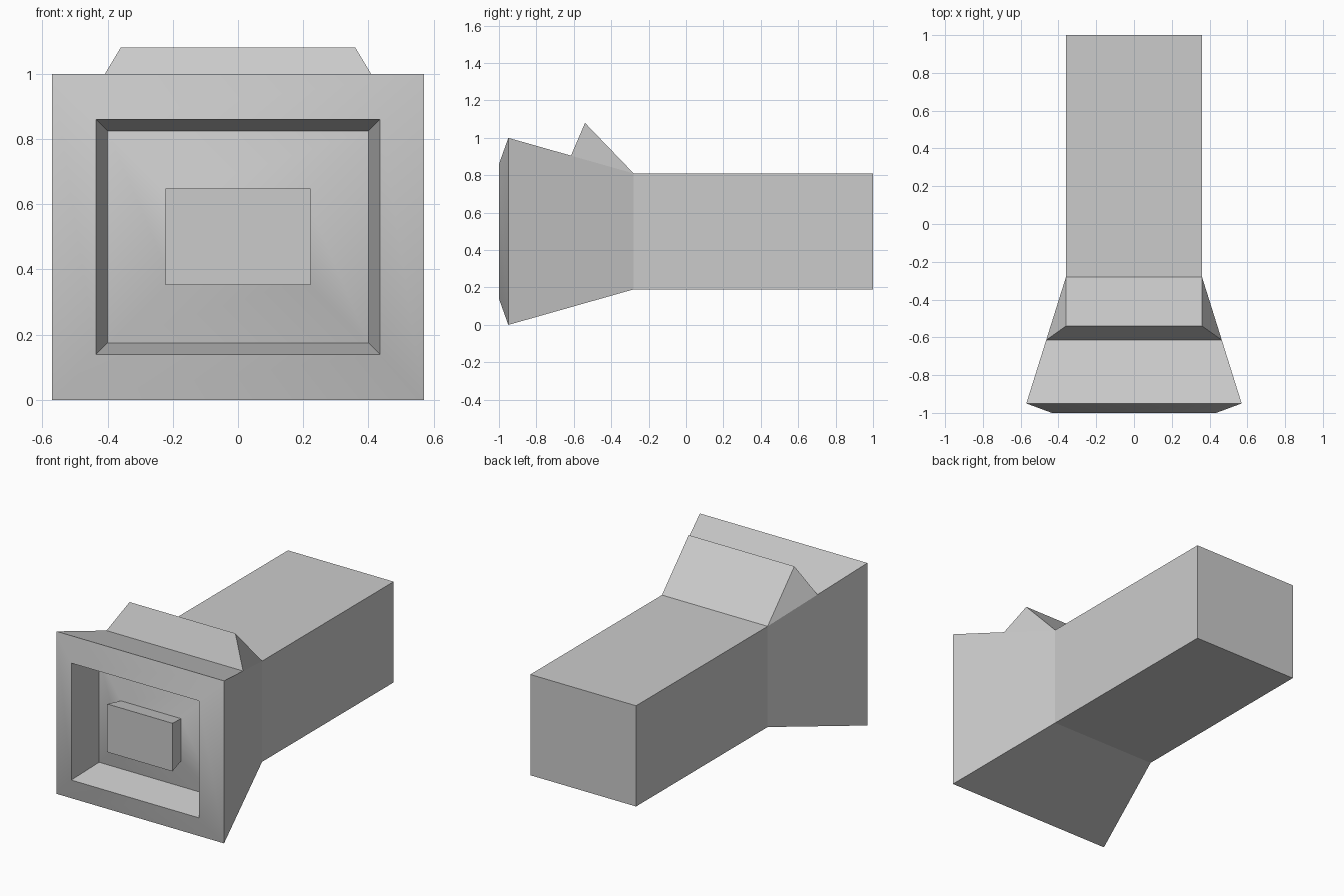
import bpy, bmesh, math

if "Cube" in bpy.data.objects:
    bpy.data.objects.remove(bpy.data.objects["Cube"])

MID_Z = 0.5


def skin_rings(bm, rings, smooth_steps=()):
    """Bridge rectangular rings given as (y, half width, half height)."""
    loops = [[bm.verts.new((sx * hx, y, MID_Z + sz * hz))
              for sx, sz in ((-1, -1), (1, -1), (1, 1), (-1, 1))]
             for y, hx, hz in rings]
    for i, (a, b) in enumerate(zip(loops, loops[1:])):
        for k in range(4):
            n = (k + 1) % 4
            f = bm.faces.new((a[k], a[n], b[n], b[k]))
            f.smooth = i in smooth_steps
    return loops


def finish(bm, name):
    # keep only shallow edges smooth
    bm.normal_update()
    for e in bm.edges:
        e.smooth = e.calc_face_angle(0) < math.radians(30)
    mesh = bpy.data.meshes.new(name)
    bm.to_mesh(mesh)
    bm.free()
    obj = bpy.data.objects.new(name, mesh)
    bpy.context.collection.objects.link(obj)
    return obj


# Housing: rear box flaring out towards the front
bm = bmesh.new()
loops = skin_rings(bm, [(1.0, 0.36, 0.31), (-0.28, 0.36, 0.31),
                        (-0.615, 0.465, 0.405), (-0.95, 0.57, 0.5)])
bm.faces.new(loops[0])

# Wedge ridge replacing the rear part of the flare's top
back_r, back_l = loops[1][2:]
front_r, front_l = loops[2][2:]
bm.faces.remove(bm.faces.get((back_r, back_l, front_l, front_r)))
top_r, top_l = (bm.verts.new((x, -0.54, 1.08)) for x in (0.36, -0.36))
for face in ((back_r, back_l, top_l, top_r), (top_r, top_l, front_l, front_r),
             (back_r, top_r, front_r), (back_l, front_l, top_l)):
    bm.faces.new(face)
bmesh.ops.recalc_face_normals(bm, faces=bm.faces)
# the open front is closed by the socket, so orient by the rear cap
bm.normal_update()
rear = min(bm.faces, key=lambda f: -f.calc_center_median().y)
if rear.normal.y < 0:
    bmesh.ops.reverse_faces(bm, faces=bm.faces)
finish(bm, "housing")

# Front socket: sloped rim, recess walls, raised floor, flared centre block
bm = bmesh.new()
loops = skin_rings(bm, [(-0.95, 0.57, 0.5), (-1.0, 0.435, 0.36),
                        (-0.78, 0.40, 0.325), (-0.845, 0.205, 0.13),
                        (-0.955, 0.222, 0.148)], smooth_steps=(0, 2))
cap = bm.faces.new(loops[-1])
bmesh.ops.recalc_face_normals(bm, faces=bm.faces)
bm.normal_update()
if cap.normal.y > 0:
    bmesh.ops.reverse_faces(bm, faces=bm.faces)
finish(bm, "front_socket")
